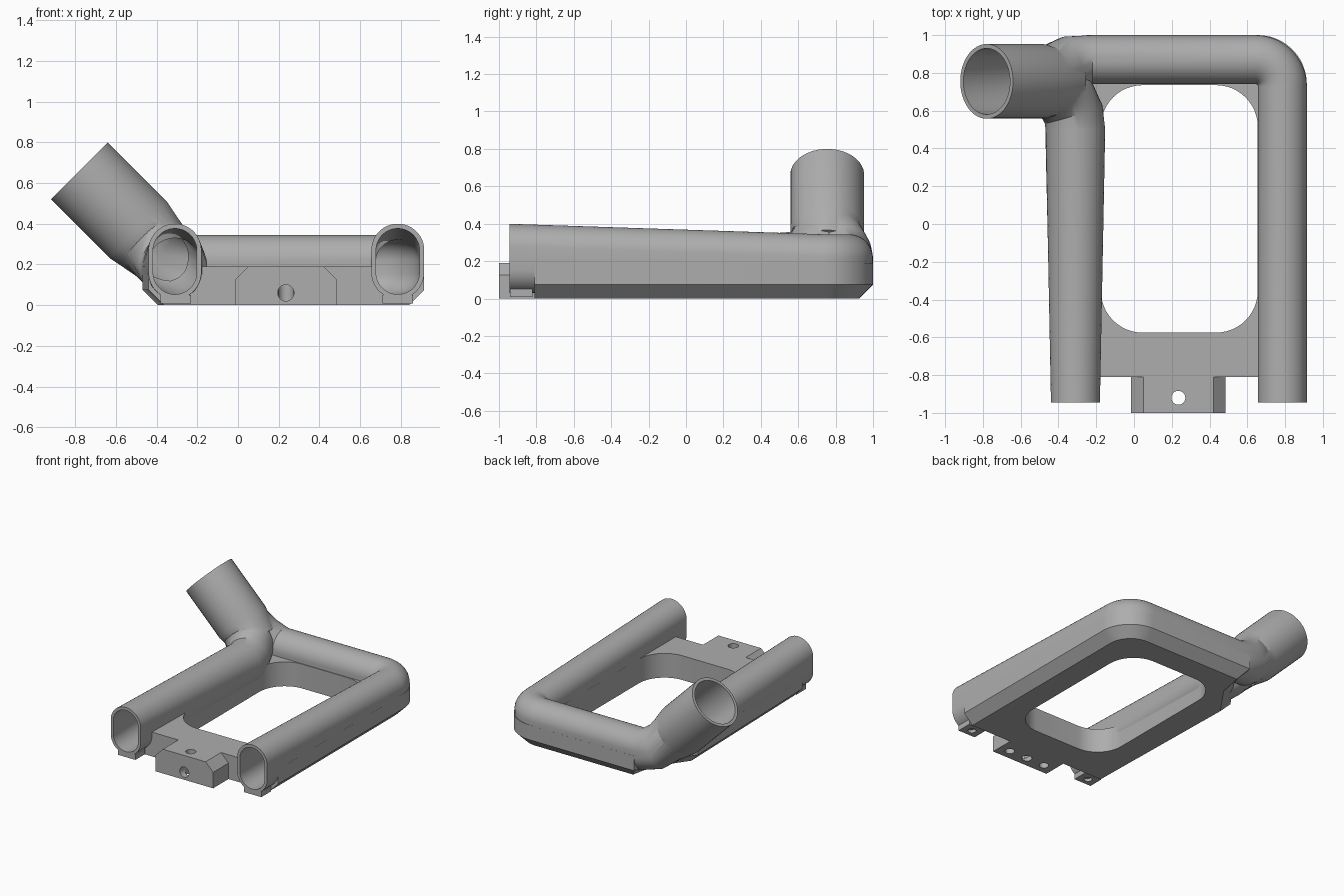
import bpy, bmesh, math
from mathutils import Vector

old = bpy.data.objects.get("Cube")
if old:
    bpy.data.objects.remove(old, do_unlink=True)

GREY = (0.42, 0.42, 0.42, 1)
mat = bpy.data.materials.new("plain_grey")
mat.use_nodes = True
mat.diffuse_color = GREY
mat.node_tree.nodes["Principled BSDF"].inputs["Base Color"].default_value = GREY


def finish(name, bm):
    bmesh.ops.recalc_face_normals(bm, faces=bm.faces)
    me = bpy.data.meshes.new(name)
    bm.to_mesh(me)
    bm.free()
    me.materials.append(mat)
    ob = bpy.data.objects.new(name, me)
    bpy.context.collection.objects.link(ob)
    return ob


def loft(name, sections, wall=0, n=40):
    """Skin stadium sections (centre, direction, half width, half height)."""
    bm = bmesh.new()
    rings = []
    for c, d, w, h in sections:
        d = Vector(d).normalized()
        side = d.cross(Vector((0, 0, 1))).normalized()
        up = side.cross(d)
        w, h = w - wall, h - wall
        ring = []
        for i in range(n):
            a = 2 * math.pi * (i + 0.5) / n
            v = w * math.sin(a) + math.copysign(max(h - w, 0), math.sin(a))
            ring.append(bm.verts.new(Vector(c) + side * w * math.cos(a) + up * v))
        rings.append(ring)
    for a, b in zip(rings, rings[1:]):
        for i in range(n):
            j = (i + 1) % n
            bm.faces.new((a[i], a[j], b[j], b[i]))
    bm.faces.new(rings[0])
    bm.faces.new(rings[-1])
    return finish(name, bm)


def prism(name, pts, offset):
    """Extrude a closed outline along an offset vector."""
    bm = bmesh.new()
    f = bm.faces.new([bm.verts.new(p) for p in pts])
    r = bmesh.ops.extrude_face_region(bm, geom=[f])
    bmesh.ops.translate(bm, vec=offset, verts=[v for v in r["geom"] if isinstance(v, bmesh.types.BMVert)])
    return finish(name, bm)


def arc(cx, cy, r, start, end, n=12):
    angles = [math.radians(start + (end - start) * i / n) for i in range(n + 1)]
    return [(cx + r * math.cos(a), cy + r * math.sin(a), 0) for a in angles]


def hole(c, d, r, length):
    """Round cutter starting at c."""
    c, d = Vector(c), Vector(d)
    side = d.orthogonal().normalized()
    up = d.cross(side)
    ring = [c + r * (side * math.cos(k * math.pi / 12) + up * math.sin(k * math.pi / 12)) for k in range(24)]
    return prism("hole_cutter", ring, d * length)


def boolean(ob, others, op):
    for o in others:
        m = ob.modifiers.new("cut", 'BOOLEAN')
        m.operation, m.object, m.solver = op, o, 'EXACT'
        with bpy.context.temp_override(object=ob, active_object=ob, selected_objects=[ob]):
            bpy.ops.object.modifier_apply(modifier=m.name)


def remove(obs):
    for o in obs:
        bpy.data.objects.remove(o, do_unlink=True)


# Duct centre lines
FWD, BACK, RISE = (0, 1, 0), (-1, 0, 0), (-1, 0, 1)
mouth = ((-0.47, 0.755, 0.355), RISE, 0.185, 0.185)
left_path = [
    ((-0.31, -0.945, 0.215), FWD, 0.13, 0.185),
    ((-0.31, 0.5, 0.19), FWD, 0.158, 0.162),
    ((-0.32, 0.58, 0.195), (-0.3, 1, 0.05), 0.16, 0.163),
    ((-0.36, 0.67, 0.235), (-0.7, 0.7, 0.35), 0.17, 0.17),
    mouth]
right_path = [((0.785, -0.945, 0.215), FWD, 0.13, 0.185)]
for i in range(11):
    t = math.pi / 2 * i / 10
    right_path.append(((0.645 + 0.14 * math.cos(t), 0.73 + 0.14 * math.sin(t), 0.187),
                       (-math.sin(t), math.cos(t), 0), 0.13, 0.157))
right_path += [
    ((-0.22, 0.87, 0.187), BACK, 0.13, 0.157),
    ((-0.34, 0.84, 0.23), (-1, -0.25, 0.4), 0.155, 0.165),
    mouth]
inlet_path = [
    ((-0.78, 0.755, 0.66), (1, 0, -1), 0.198, 0.198),
    ((-0.49, 0.755, 0.37), (1, 0, -1), 0.198, 0.198),
    ((-0.37, 0.755, 0.25), (1, 0, -1), 0.165, 0.165)]


def lengthen(path):
    """Push the open end outwards so the bore cuts cleanly through."""
    c, d, w, h = path[0]
    return [(Vector(c) - Vector(d) * 0.03, d, w, h)] + path[1:]


bores = [loft("bore_cutter", lengthen(p), 0.023) for p in (left_path, right_path, inlet_path)]
duct = loft("forked_duct", left_path)
extra = [loft("branch", right_path), loft("inlet", inlet_path)]
boolean(duct, extra, 'UNION')
boolean(duct, bores, 'DIFFERENCE')

# Base frame with chamfered outer underside
outline = [(-0.44, -0.81, 0), (0.915, -0.81, 0)] + arc(0.655, 0.74, 0.26, 0, 90)
outline += [(-0.25, 1.0, 0), (-0.3, 0.76, 0), (-0.47, 0.52, 0)]
frame = prism("base_frame", outline, (0, 0, 0.19))
bm = bmesh.new()
bm.from_mesh(frame.data)
rim = [e for e in bm.edges if all(v.co.z < 0.001 for v in e.verts)
       and not all(v.co.y < -0.8 for v in e.verts)]
bmesh.ops.bevel(bm, geom=rim, offset=0.075, segments=1, affect='EDGES')
bmesh.ops.recalc_face_normals(bm, faces=bm.faces)
bm.to_mesh(frame.data)
bm.free()

# Rounded opening in the frame
R = 0.22
opening = []
for cx, cy, a in ((0.655 - R, 0.735 - R, 0), (-0.175 + R, 0.735 - R, 90),
                  (-0.175 + R, -0.575 + R, 180), (0.655 - R, -0.575 + R, 270)):
    opening += arc(cx, cy, R, a, a + 90)
window = prism("window_cutter", [(x, y, -0.1) for x, y, z in opening], (0, 0, 0.5))
boolean(frame, [window] + bores, 'DIFFERENCE')
remove(extra + bores + [window])

# Front mounting block with bolt holes
profile = [(-0.015, 0), (0.485, 0), (0.485, 0.125), (0.42, 0.19), (0.05, 0.19), (-0.015, 0.125)]
block = prism("mounting_block", [(x, -1.0, z) for x, z in profile], (0, 0.2, 0))
UP = (0, 0, 1)
holes = [hole((0.235, -0.92, -0.05), UP, 0.037, 0.4),
         hole((0.235, -1.05, 0.06), (0, 1, 0), 0.04, 0.13)]
holes += [hole((0.235 + s * 0.16, -0.92, -0.05), UP, 0.035, 0.12) for s in (-1, 1)]
boolean(block, holes, 'DIFFERENCE')
remove(holes)

# Small clip tabs under the outlets
parts = [duct, frame, block]
for name, x in (("right_tab", -0.305), ("left_tab", 0.785)):
    corners = [(x - 0.075, -0.94, 0.008), (x + 0.075, -0.94, 0.008),
               (x + 0.075, -0.82, 0.008), (x - 0.075, -0.82, 0.008)]
    tab = prism(name, corners, (0, 0, 0.042))
    h = hole((x, -0.88, -0.05), UP, 0.03, 0.085)
    boolean(tab, [h], 'DIFFERENCE')
    remove([h])
    parts.append(tab)

# Smooth shading with crisp edges
bpy.ops.object.select_all(action='DESELECT')
for o in parts:
    o.select_set(True)
bpy.context.view_layer.objects.active = duct
bpy.ops.object.shade_smooth_by_angle(angle=math.radians(30))
